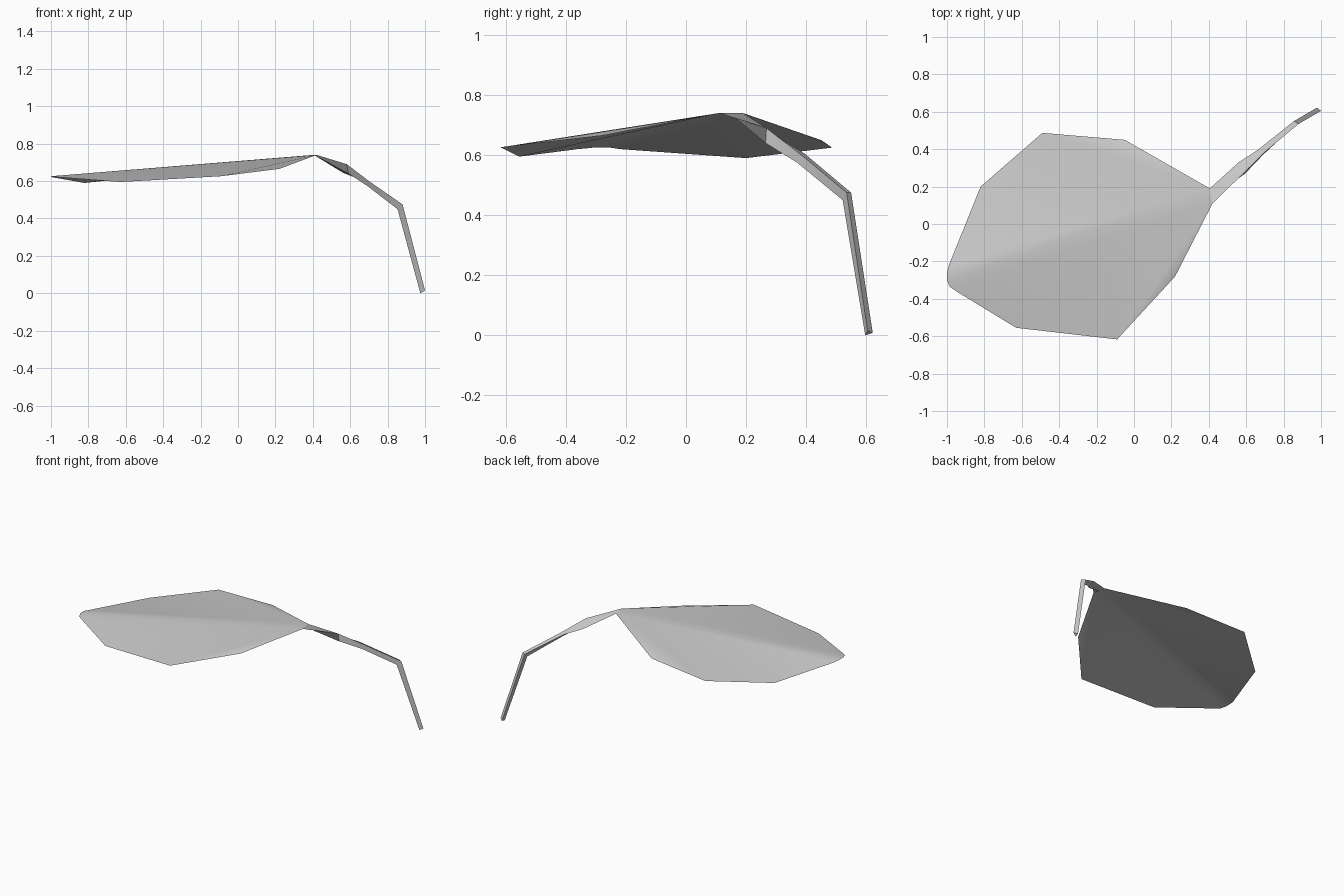
import bpy
import bmesh

cube = bpy.data.objects.get("Cube")
if cube:
    bpy.data.objects.remove(cube, do_unlink=True)

GREY = (0.6, 0.6, 0.6, 1.0)
grey = bpy.data.materials.new("plain_grey")
grey.use_nodes = True
grey.diffuse_color = GREY
grey.node_tree.nodes["Principled BSDF"].inputs["Base Color"].default_value = GREY


def finish(name, bm, angle):
    mesh = bpy.data.meshes.new(name)
    bm.to_mesh(mesh)
    bm.free()
    obj = bpy.data.objects.new(name, mesh)
    bpy.context.collection.objects.link(obj)
    mesh.materials.append(grey)
    bpy.ops.object.select_all(action="DESELECT")
    obj.select_set(True)
    bpy.context.view_layer.objects.active = obj
    bpy.ops.object.shade_smooth_by_angle(angle=angle)
    return obj


# Leaf blade: a thin sheet fanned out from the narrow end by the stalk
base_back, base_front = (0.405, 0.19, 0.74), (0.42, 0.11, 0.74)
back_edge = [(-0.05, 0.45, 0.65), (-0.49, 0.487, 0.625), (-0.82, 0.2, 0.59),
             (-0.99, -0.22, 0.62), (-1.0, -0.26, 0.626)]
front_edge = [(-1.0, -0.3, 0.626), (-0.985, -0.335, 0.622), (-0.95, -0.36, 0.62),
              (-0.63, -0.555, 0.595), (-0.09, -0.617, 0.626), (0.22, -0.28, 0.665)]
bm = bmesh.new()
b0, b1 = bm.verts.new(base_back), bm.verts.new(base_front)
back = [bm.verts.new(p) for p in back_edge]
front = [bm.verts.new(p) for p in front_edge]
for hub, row in ((b0, back), (b1, front)):
    for p, q in zip(row, row[1:]):
        bm.faces.new((hub, p, q))
bm.faces.new((b0, back[-1], front[0]))
bm.faces.new((b0, front[0], b1))
finish("leaf_blade", bm, 0.6)

# Stalk: three-sided rings, flat at the leaf, bending down to the foot
rings = [
    [base_back, base_front, (0.415, 0.15, 0.735)],
    [(0.56, 0.33, 0.645), (0.582, 0.268, 0.69), (0.59, 0.265, 0.64)],
    [(0.66, 0.395, 0.605), (0.7, 0.385, 0.6), (0.69, 0.37, 0.575)],
    [(0.855, 0.55, 0.475), (0.88, 0.535, 0.475), (0.853, 0.522, 0.45)],
    [(0.978, 0.622, 0.008), (1.0, 0.605, 0.015), (0.975, 0.597, 0.0)],
]
bm = bmesh.new()
loops = [[bm.verts.new(p) for p in ring] for ring in rings]
for lo, hi in zip(loops, loops[1:]):
    for i in range(3):
        j = (i + 1) % 3
        bm.faces.new((lo[i], lo[j], hi[j], hi[i]))
bm.faces.new(loops[0])
bm.faces.new(loops[-1])
bmesh.ops.recalc_face_normals(bm, faces=bm.faces)
finish("stalk", bm, 0.5)
